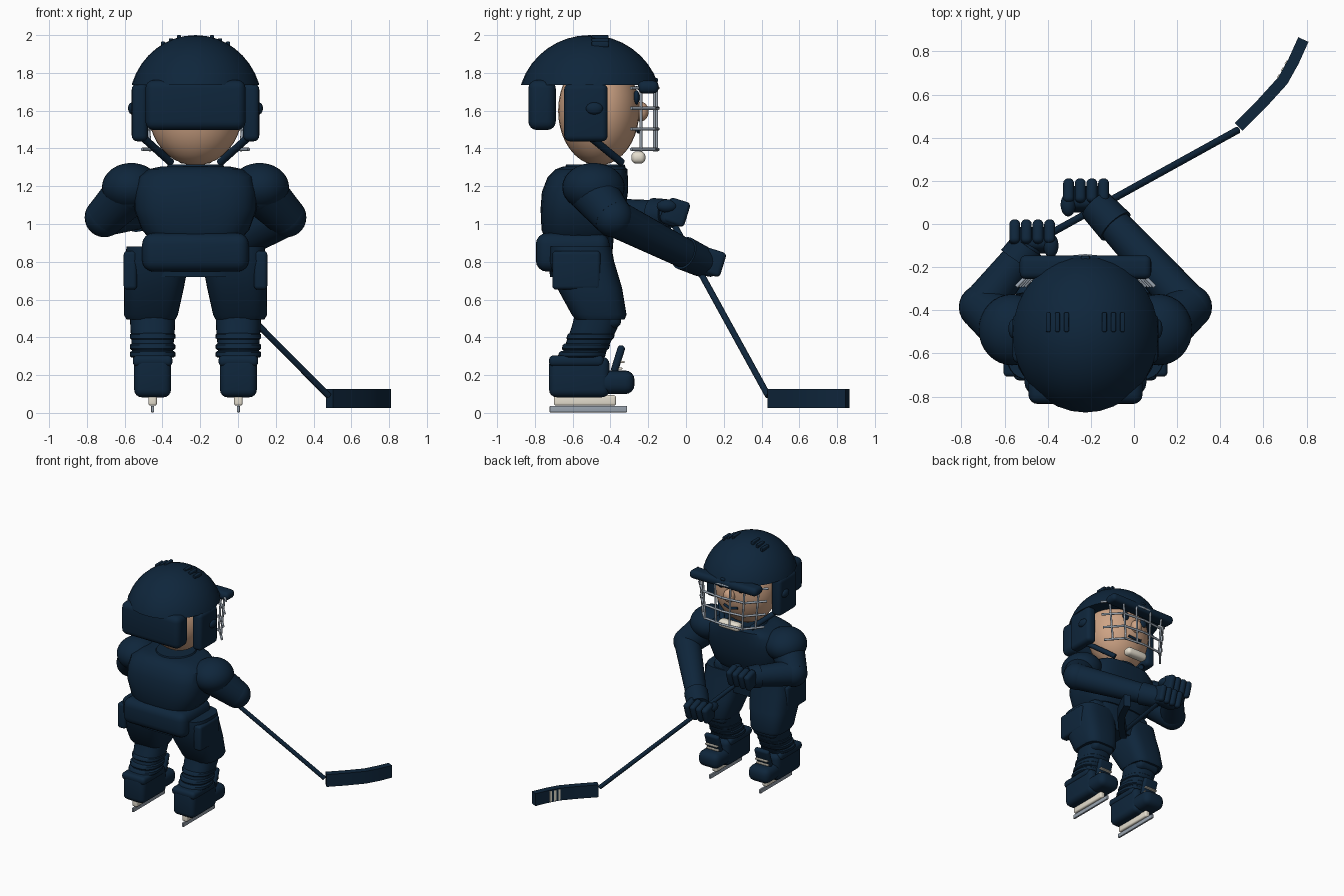
import bpy, bmesh, math
from mathutils import Vector, Matrix, Euler

if "Cube" in bpy.data.objects:
    bpy.data.objects.remove(bpy.data.objects["Cube"])

CX = -0.225  # centre line of the body


def material(name, rgb):
    m = bpy.data.materials.new(name)
    m.diffuse_color = (*rgb, 1)
    m.use_nodes = True
    m.node_tree.nodes["Principled BSDF"].inputs["Base Color"].default_value = m.diffuse_color
    return m


NAVY = material("navy", (0.0045, 0.019, 0.044))
SKIN = material("skin", (0.62, 0.37, 0.235))
WHITE = material("off_white", (0.78, 0.73, 0.62))
STEEL = material("steel", (0.32, 0.37, 0.43))


def finish(name, bm, mat):
    bmesh.ops.recalc_face_normals(bm, faces=bm.faces)
    me = bpy.data.meshes.new(name)
    bm.to_mesh(me)
    bm.free()
    me.materials.append(mat)
    ob = bpy.data.objects.new(name, me)
    bpy.context.collection.objects.link(ob)
    bpy.ops.object.select_all(action='DESELECT')
    ob.select_set(True)
    bpy.context.view_layer.objects.active = ob
    bpy.ops.object.shade_smooth_by_angle(angle=math.radians(40))
    return ob


def box(name, c, size, bevel, mat=NAVY, rot=(0, 0, 0)):
    bm = bmesh.new()
    bmesh.ops.create_cube(bm, size=1)
    bmesh.ops.scale(bm, vec=size, verts=bm.verts)
    if bevel:
        bmesh.ops.bevel(bm, geom=bm.edges[:], offset=min(bevel, min(size) * 0.47),
                        segments=4, profile=0.5, affect='EDGES')
    bm.transform(Matrix.Translation(c) @ Euler(rot).to_matrix().to_4x4())
    return finish(name, bm, mat)


def ball(name, c, r, mat=NAVY, cut=None):
    bm = bmesh.new()
    bmesh.ops.create_uvsphere(bm, u_segments=32, v_segments=20, radius=1)
    bmesh.ops.scale(bm, vec=r, verts=bm.verts)
    bmesh.ops.translate(bm, vec=c, verts=bm.verts)
    if cut is not None:  # keep only the part above a level
        res = bmesh.ops.bisect_plane(bm, geom=bm.verts[:] + bm.edges[:] + bm.faces[:],
                                     plane_co=(0, 0, cut), plane_no=(0, 0, 1), clear_inner=True)
        bmesh.ops.edgeloop_fill(bm, edges=[e for e in res['geom_cut']
                                           if isinstance(e, bmesh.types.BMEdge)])
    return finish(name, bm, mat)


def rod(name, pts, r, mat=NAVY, seg=24, joints=False, r2=None):
    """Round bar through the points, tapering from r to r2 on each span."""
    bm = bmesh.new()
    r2 = r if r2 is None else r2
    for a, b in zip(pts, pts[1:]):
        a, b = Vector(a), Vector(b)
        m = Matrix.Translation((a + b) / 2) @ (b - a).to_track_quat('Z', 'Y').to_matrix().to_4x4()
        bmesh.ops.create_cone(bm, cap_ends=True, segments=seg, radius1=r, radius2=r2,
                              depth=(b - a).length, matrix=m)
    if joints:
        for p, rad in ((pts[0], r), (pts[-1], r2)):
            bmesh.ops.create_uvsphere(bm, u_segments=seg, v_segments=14, radius=rad,
                                      matrix=Matrix.Translation(p))
    return finish(name, bm, mat)


def loft(name, sections, mat=NAVY, n=3.2, seg=32):
    """Stack of rounded-square rings: (x, y, z, half width, half depth)."""
    bm = bmesh.new()
    rings = []
    for x, y, z, hx, hy in sections:
        ring = []
        for i in range(seg):
            t = math.tau * i / seg
            c, s = math.cos(t), math.sin(t)
            ring.append(bm.verts.new((x + hx * math.copysign(abs(c) ** (2 / n), c),
                                      y + hy * math.copysign(abs(s) ** (2 / n), s), z)))
        rings.append(ring)
    for a, b in zip(rings, rings[1:]):
        for i in range(seg):
            j = (i + 1) % seg
            bm.faces.new((a[i], a[j], b[j], b[i]))
    bm.faces.new(rings[0])
    bm.faces.new(rings[-1])
    return finish(name, bm, mat)


# Head and face
ball("head", (CX, -0.462, 1.6), (0.25, 0.215, 0.29), SKIN)
ball("nose", (CX, -0.24, 1.595), (0.045, 0.042, 0.052), SKIN)
rod("mouth", [(CX - 0.06, -0.26, 1.5), (CX, -0.25, 1.488), (CX + 0.06, -0.26, 1.5)], 0.01)

# Helmet
ball("helmet_shell", (CX, -0.51, 1.63), (0.353, 0.38, 0.37), cut=1.735)
box("helmet_back_pad", (CX, -0.762, 1.63), (0.53, 0.145, 0.265), 0.045)
box("helmet_brim", (CX, -0.2, 1.725), (0.61, 0.11, 0.068), 0.03)
box("helmet_ridge", (CX, -0.172, 1.762), (0.04, 0.05, 0.02), 0.008)
box("chin_cup", (CX, -0.252, 1.352), (0.19, 0.075, 0.065), 0.028, WHITE)
for s in (-1, 1):
    ball("eye", (CX + s * 0.09, -0.262, 1.67), (0.03, 0.016, 0.038))
    box("eyebrow", (CX + s * 0.09, -0.262, 1.722), (0.08, 0.02, 0.015), 0.006)
    box("ear_guard", (CX + s * 0.295, -0.53, 1.59), (0.085, 0.23, 0.305), 0.03)
    ball("ear_button", (CX + s * 0.335, -0.485, 1.612), (0.022, 0.045, 0.032))
    rod("chin_strap", [(CX + s * 0.275, -0.5, 1.455), (CX + s * 0.13, -0.34, 1.325)], 0.02, seg=12)
    for k in (-0.042, 0, 0.042):
        box("helmet_vent", (CX + s * 0.13 + k, -0.455, 1.968 - s * k * 0.4),
            (0.022, 0.09, 0.03), 0.006)


# Face cage, narrowing towards the chin
def cage_point(u, z):
    path = [(0, -0.148), (0.2, -0.168), (0.32, -0.29)]
    a = abs(u)
    (x0, y0), (x1, y1) = path[:2] if a <= 0.2 else path[1:]
    y = y0 + (y1 - y0) * (a - x0) / (x1 - x0)
    return (CX + u * (0.88 + 0.12 * (z - 1.39) / 0.33), y, z)


for z in (1.72, 1.613, 1.503, 1.395):
    rod("cage_bar", [cage_point(u, z) for u in (-0.32, -0.2, 0, 0.2, 0.32)], 0.009, STEEL, 10)
for u in (-0.27, -0.19, -0.07, 0.07, 0.19, 0.27):
    rod("cage_upright", [cage_point(u, 1.385), cage_point(u, 1.73)], 0.008, STEEL, 10)

# Torso and hips
loft("jersey", [(CX, -0.56, 0.93, 0.25, 0.19), (CX, -0.555, 0.97, 0.285, 0.21),
                (CX, -0.545, 1.08, 0.325, 0.225), (CX, -0.535, 1.17, 0.325, 0.228),
                (CX, -0.52, 1.25, 0.31, 0.212), (CX, -0.5, 1.29, 0.25, 0.19),
                (CX, -0.49, 1.305, 0.18, 0.16)])
loft("collar", [(CX, -0.48, 1.27, 0.17, 0.17), (CX, -0.48, 1.315, 0.145, 0.155)], n=2)
box("hips", (CX, -0.6, 0.85), (0.565, 0.39, 0.205), 0.06)
loft("waist", [(CX, -0.56, 0.72, 0.25, 0.16), (CX, -0.56, 0.96, 0.26, 0.18)])

# Arms, gloves: side, elbow, wrist, hand
for s, wrist, hand in ((-1, (-0.51, -0.13, 1.05), (-0.47, -0.06, 1.05)),
                       (1, (-0.15, 0.06, 0.81), (-0.22, 0.13, 0.785))):
    shoulder = (CX + s * 0.34, -0.5, 1.18)
    elbow = (CX + s * 0.482, -0.385, 1.035)
    ball("shoulder_pad", (CX + s * 0.34, -0.49, 1.195), (0.155, 0.165, 0.128))
    rod("upper_arm", [shoulder, elbow], 0.13, r2=0.105, joints=True)
    rod("forearm", [elbow, wrist], 0.1, r2=0.075, joints=True)
    w, e = Vector(wrist), Vector(elbow)
    rod("glove_cuff", [w.lerp(e, 0.16), w.lerp(Vector(hand), 0.4)], 0.09, r2=0.082)
    hx, hy, hz = hand
    box("glove_palm", (hx, hy - 0.015, hz), (0.2, 0.11, 0.12), 0.035, rot=(-0.3, 0, 0))
    for k in range(4):
        box("glove_finger", (hx - 0.083 + 0.054 * k, hy + 0.012, hz + 0.012),
            (0.05, 0.115, 0.135), 0.022, rot=(-0.3, 0, 0))
    ball("glove_thumb", (hx - s * 0.085, hy - 0.04, hz + 0.045), (0.035, 0.055, 0.035))

# Legs and skates
for s in (-1, 1):
    x = CX + s * 0.227
    loft("shorts_leg", [(CX + s * 0.2, -0.56, 0.88, 0.165, 0.165),
                        (CX + s * 0.205, -0.552, 0.8, 0.17, 0.172),
                        (CX + s * 0.22, -0.51, 0.66, 0.158, 0.172),
                        (CX + s * 0.236, -0.46, 0.52, 0.143, 0.145),
                        (CX + s * 0.236, -0.455, 0.495, 0.13, 0.13)])
    box("hip_pad", (CX + s * 0.345, -0.58, 0.755), (0.07, 0.255, 0.205), 0.02)
    loft("sock", [(x, -0.465, 0.53, 0.12, 0.12), (x, -0.485, 0.45, 0.118, 0.122),
                  (x, -0.535, 0.33, 0.108, 0.115), (x, -0.57, 0.2, 0.09, 0.11)], n=2.4)
    box("knee_pad", (x, -0.4, 0.5), (0.2, 0.11, 0.11), 0.04, rot=(0.2, 0, 0))
    for z, y in ((0.405, -0.505), (0.35, -0.53), (0.31, -0.55)):
        loft("sock_band", [(x, y - 0.006, z - 0.017, 0.112, 0.118), (x, y - 0.003, z - 0.01, 0.12, 0.125),
                           (x, y + 0.003, z + 0.01, 0.12, 0.125), (x, y + 0.006, z + 0.017, 0.112, 0.118)],
             n=2.4)
    box("boot_heel", (x, -0.565, 0.19), (0.195, 0.32, 0.215), 0.04)
    box("boot_collar", (x, -0.58, 0.275), (0.21, 0.29, 0.06), 0.025)
    box("boot_toe", (x, -0.42, 0.162), (0.19, 0.295, 0.125), 0.05)
    box("boot_tongue", (x, -0.36, 0.285), (0.13, 0.04, 0.15), 0.018, rot=(-0.3, 0, 0))
    for k in range(2):
        box("lace", (x, -0.362 + 0.012 * k, 0.235 + 0.035 * k), (0.11, 0.05, 0.012), 0.005, WHITE)
    box("blade_holder", (x, -0.535, 0.066), (0.045, 0.33, 0.055), 0.012, WHITE)
    box("skate_blade", (x, -0.517, 0.02), (0.016, 0.41, 0.034), 0.004, STEEL)

# Stick: shaft, curved blade and tape stripes on the hollow side
rod("stick_shaft", [(-0.525, -0.12, 1.1), (0.48, 0.435, 0.09)], 0.0165, seg=16)
rod("stick_grip", [(-0.535, -0.126, 1.11), (-0.5, -0.106, 1.075)], 0.024, seg=16)
path = [Vector(p) for p in ((0.485, 0.45), (0.59, 0.555), (0.69, 0.665), (0.74, 0.755), (0.785, 0.855))]
bm = bmesh.new()
rings = []
for i, p in enumerate(path):
    d = (path[min(i + 1, 4)] - path[max(i - 1, 0)]).normalized()
    side = Vector((-d.y, d.x)) * 0.026
    rings.append([bm.verts.new((*(p + side * k), z))
                  for k, z in ((-1, 0.026), (1, 0.026), (1, 0.127), (-1, 0.127))])
for a, b in zip(rings, rings[1:]):
    for i in range(4):
        bm.faces.new((a[i], a[(i + 1) % 4], b[(i + 1) % 4], b[i]))
bm.faces.new(rings[0])
bm.faces.new(rings[-1])
bmesh.ops.recalc_face_normals(bm, faces=bm.faces)
finish("stick_blade", bm, NAVY)
d = (path[3] - path[2]).normalized()
for k in range(3):
    p = path[2] + d * (0.008 + 0.036 * k) + Vector((-d.y, d.x)) * 0.026
    box("tape_stripe", (p.x, p.y, 0.0765), (0.018, 0.009, 0.085), 0, WHITE,
        rot=(0, 0, math.atan2(d.y, d.x)))
